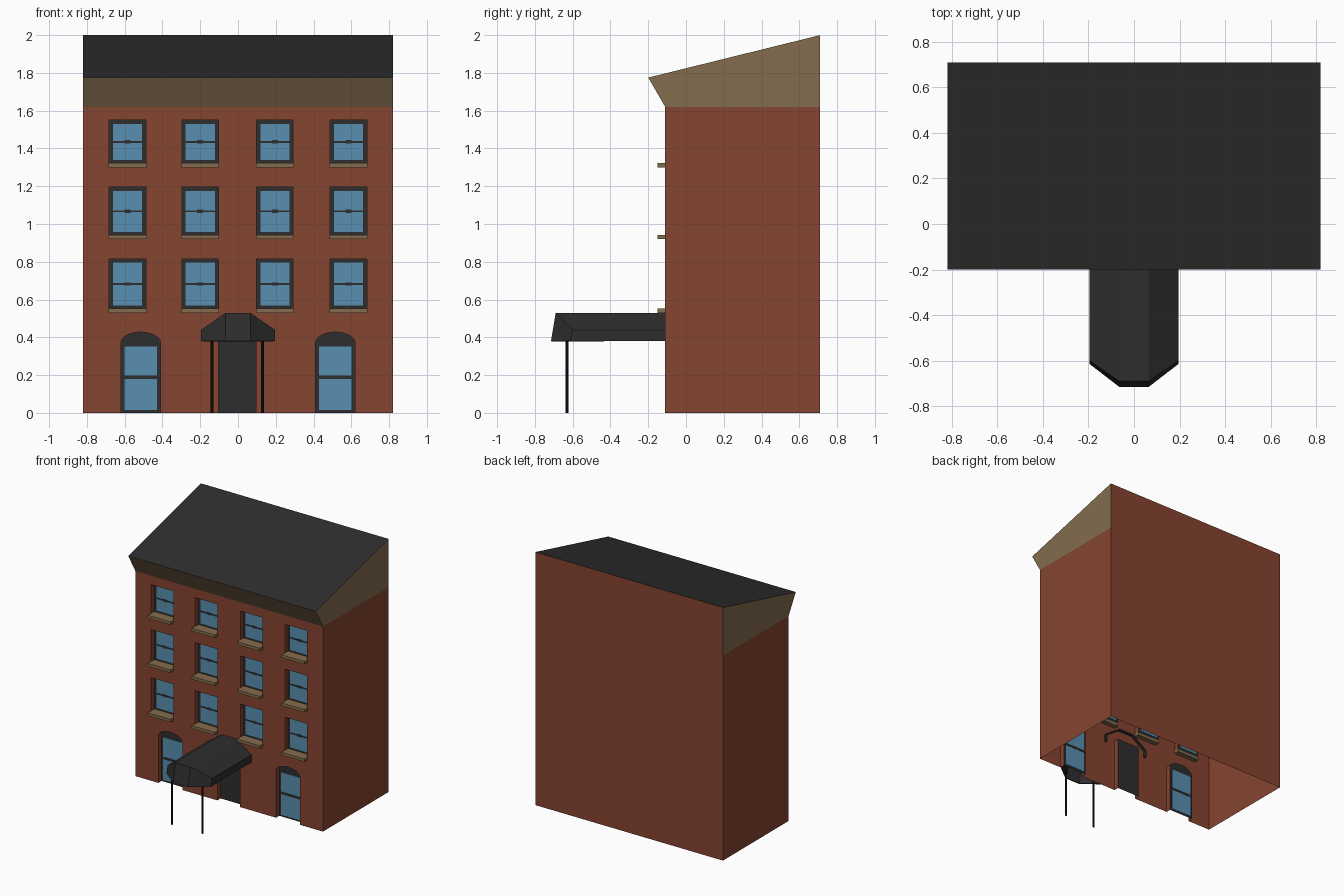
import bpy, bmesh, math
from mathutils import Vector

if "Cube" in bpy.data.objects:
    bpy.data.objects.remove(bpy.data.objects["Cube"])


def material(name, rgb):
    m = bpy.data.materials.new(name)
    m.diffuse_color = (*rgb, 1)
    m.use_nodes = True
    m.node_tree.nodes["Principled BSDF"].inputs["Base Color"].default_value = m.diffuse_color
    return m


BRICK = material("brick_red", (0.235, 0.058, 0.030))
TAN = material("tan_stone", (0.230, 0.150, 0.077))
DARK = material("dark_grey", (0.027, 0.027, 0.027))
BLACK = material("post_black", (0.009, 0.009, 0.009))
GLASS = material("window_blue", (0.098, 0.275, 0.440))

W, FRONT, BACK = 0.82, -0.11, 0.71      # half width, front and back planes
WALL_TOP, EAVE_Y, EAVE_Z, TOP = 1.62, -0.20, 1.775, 2.0
PANEL = -0.07                           # depth of the recessed windows
COLUMNS = (-0.585, -0.2, 0.195, 0.585)
ROWS = ((0.55, 0.815), (0.94, 1.195), (1.32, 1.55))


def finish(bm, name, mat):
    bmesh.ops.remove_doubles(bm, verts=bm.verts, dist=1e-5)
    bmesh.ops.recalc_face_normals(bm, faces=bm.faces)
    me = bpy.data.meshes.new(name)
    bm.to_mesh(me)
    bm.free()
    me.materials.append(mat)
    ob = bpy.data.objects.new(name, me)
    bpy.context.collection.objects.link(ob)
    return ob


def add_face(bm, pts):
    return bm.faces.new([bm.verts.new(p) for p in pts])


def faces(name, polys, mat):
    bm = bmesh.new()
    for p in polys:
        add_face(bm, p)
    return finish(bm, name, mat)


def boxes(name, ranges, mat):
    """Each range is x0, x1, y0, y1, z0, z1."""
    bm = bmesh.new()
    for x0, x1, y0, y1, z0, z1 in ranges:
        vs = bmesh.ops.create_cube(bm, size=1)["verts"]
        for v in vs:
            v.co = (x1 if v.co.x > 0 else x0, y1 if v.co.y > 0 else y0,
                    z1 if v.co.z > 0 else z0)
    return finish(bm, name, mat)


# Opening outlines in (x, z)
def rect(cx, hw, z0, z1):
    return [(cx - hw, z0), (cx - hw, z1), (cx + hw, z1), (cx + hw, z0)]


def arch(cx, hw=0.105, spring=0.37, rise=0.058, n=10):
    pts = [(cx - hw, 0)]
    for i in range(n + 1):
        a = math.pi * (1 - i / n)
        pts.append((cx + hw * math.cos(a), spring + rise * math.sin(a)))
    return pts + [(cx + hw, 0)]


windows = [rect(c, 0.097, z0, z1) for c in COLUMNS for z0, z1 in ROWS]
ground = [arch(-0.515), rect(-0.004, 0.1, 0, 0.42), arch(0.515)]

# Brick walls: front sheet with openings, reveals, sides and back (open below)
bm = bmesh.new()
outline = [(-W, 0)] + [p for g in ground for p in g] + [(W, 0), (W, WALL_TOP), (-W, WALL_TOP)]
edges = []
for loop in [outline] + windows:
    vs = [bm.verts.new((x, FRONT, z)) for x, z in loop]
    edges += [bm.edges.new((a, b)) for a, b in zip(vs, vs[1:] + vs[:1])]
bmesh.ops.triangle_fill(bm, edges=edges, use_beauty=True, normal=Vector((0, -1, 0)))
for loop, closed in [(w, True) for w in windows] + [(g, False) for g in ground]:
    for (xa, za), (xb, zb) in zip(loop, loop[1:] + (loop[:1] if closed else [])):
        add_face(bm, [(xa, FRONT, za), (xb, FRONT, zb), (xb, PANEL, zb), (xa, PANEL, za)])
for s in (-W, W):
    add_face(bm, [(s, FRONT, 0), (s, BACK, 0), (s, BACK, WALL_TOP), (s, FRONT, WALL_TOP)])
add_face(bm, [(W, BACK, 0), (-W, BACK, 0), (-W, BACK, WALL_TOP), (W, BACK, WALL_TOP)])
add_face(bm, [(W, BACK, WALL_TOP), (-W, BACK, WALL_TOP), (-W, BACK, TOP), (W, BACK, TOP)])
finish(bm, "brick_walls", BRICK)

# Tan cornice: sloping front and both gable ends
cornice = [[(s, FRONT, WALL_TOP), (s, EAVE_Y, EAVE_Z), (s, BACK, TOP), (s, BACK, WALL_TOP)]
           for s in (-W, W)]
cornice.append([(-W, FRONT, WALL_TOP), (W, FRONT, WALL_TOP), (W, EAVE_Y, EAVE_Z), (-W, EAVE_Y, EAVE_Z)])
faces("cornice", cornice, TAN)

# Sloping roof sheet
roof = faces("roof", [[(-W, EAVE_Y, EAVE_Z), (W, EAVE_Y, EAVE_Z), (W, BACK, TOP), (-W, BACK, TOP)]], DARK)
if roof.data.polygons[0].normal.z < 0:
    roof.data.flip_normals()

# Recessed frame panels, upper windows and ground floor
frames = faces("window_and_door_panels",
               [[(x, PANEL, z) for x, z in loop] for loop in windows + ground], DARK)
if frames.data.polygons[0].normal.y > 0:
    frames.data.flip_normals()

# Glass panes, sash bars and sills
panes, bars, sills = [], [], []
g0, g1 = PANEL - 0.004, PANEL + 0.004
b0, b1 = PANEL - 0.007, PANEL + 0.007
for c in COLUMNS:
    for z0, z1 in ROWS:
        m = (z0 + z1) / 2
        panes.append((c - 0.077, c + 0.077, g0, g1, z0 + 0.018, z1 - 0.02))
        bars.append((c - 0.077, c + 0.077, b0, b1, m - 0.005, m + 0.005))
        bars.append((c - 0.016, c + 0.016, b0, b1, m - 0.009, m + 0.009))
        sills.append((c - 0.1, c + 0.1, -0.15, PANEL, z0 - 0.02, z0 + 0.003))
for c in (-0.515, 0.515):
    panes.append((c - 0.087, c + 0.087, g0, g1, 0.015, 0.352))
    bars.append((c - 0.087, c + 0.087, b0, b1, 0.18, 0.197))
boxes("window_glass", panes, GLASS)
boxes("sash_bars", bars, DARK)
boxes("window_sills", sills, TAN)

# Entrance canopy: hollow shell with a chamfered front end
E = -0.09
polys = [[(-0.065, E, 0.53), (0.065, E, 0.53), (0.065, -0.69, 0.53), (-0.065, -0.69, 0.53)],
         [(-0.065, -0.715, 0.38), (0.065, -0.715, 0.38), (0.065, -0.69, 0.53), (-0.065, -0.69, 0.53)]]
for s in (-1, 1):
    o, i = s * 0.195, s * 0.065
    polys += [[(o, E, 0.38), (o, -0.615, 0.38), (o, -0.60, 0.44), (o, E, 0.44)],
              [(o, E, 0.44), (o, -0.60, 0.44), (i, -0.69, 0.53), (i, E, 0.53)],
              [(o, -0.615, 0.38), (i, -0.715, 0.38), (i, -0.69, 0.53), (o, -0.60, 0.44)]]
canopy = faces("entrance_canopy", polys, DARK)
if max(canopy.data.polygons, key=lambda p: p.center.z).normal.z < 0:
    canopy.data.flip_normals()
sol = canopy.modifiers.new("thickness", "SOLIDIFY")
sol.thickness, sol.offset = 0.012, -1

# Canopy posts
bm = bmesh.new()
for x in (-0.137, 0.13):
    vs = bmesh.ops.create_cone(bm, cap_ends=True, segments=8, radius1=0.008,
                               radius2=0.008, depth=0.42)["verts"]
    bmesh.ops.translate(bm, verts=vs, vec=(x, -0.63, 0.21))
finish(bm, "canopy_posts", BLACK)
